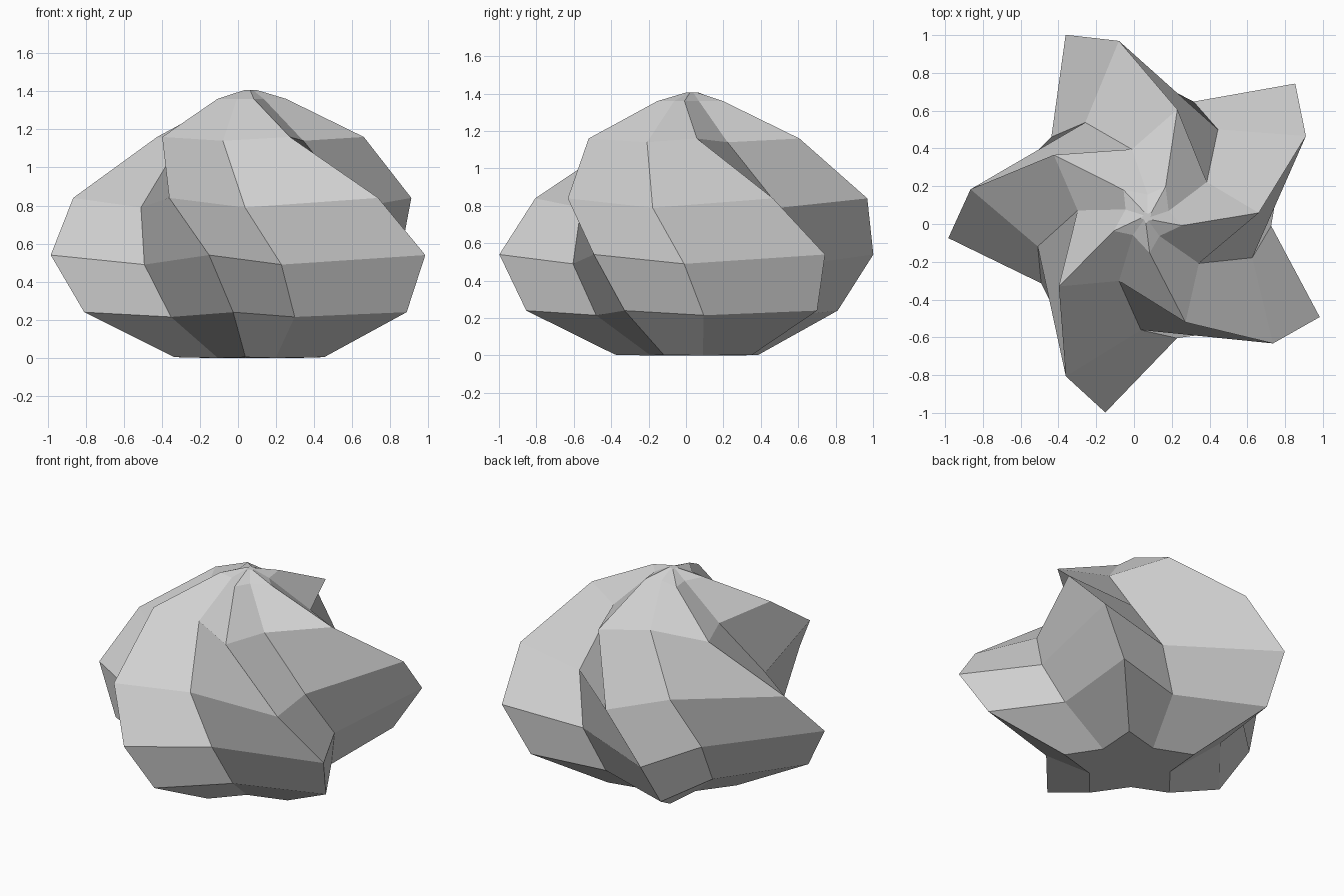
import bpy
import bmesh
from math import cos, sin, radians

cube = bpy.data.objects.get("Cube")
if cube:
    bpy.data.objects.remove(cube, do_unlink=True)

ARMS = 5
CENTRE = (0.068, 0.036)

# One row per level: ridge (radius, angle, z), then groove (radius, angle, z)
LEVELS = [
    ((0.415, 122, 0.004), (0.26, 84, 0.0)),
    ((0.895, 120, 0.24), (0.565, 78, 0.215)),
    ((1.057, 114, 0.54), (0.66, 68, 0.49)),
    ((0.945, 99, 0.84), (0.598, 51, 0.79)),
    ((0.593, 74.2, 1.16), (0.368, 30.4, 1.14)),
    ((0.19, 58.5, 1.36), (0.12, 16, 1.36)),
    ((0.032, 45, 1.407), (0.02, 5, 1.407)),
]


def polar(radius, angle, z):
    a = radians(angle)
    return (CENTRE[0] + radius * cos(a), CENTRE[1] + radius * sin(a), z)


# Plain cream colour
cream = bpy.data.materials.new("pale grey")
cream.use_nodes = True
colour = (0.64, 0.64, 0.64, 1)
cream.diffuse_color = colour
cream.node_tree.nodes["Principled BSDF"].inputs["Base Color"].default_value = colour

# Twisted star rings, counter-clockwise, alternating groove and ridge
bm = bmesh.new()
rings = []
for ridge, groove in LEVELS:
    ring = []
    for arm in range(ARMS):
        turn = arm * 360 / ARMS
        for radius, angle, z in (groove, ridge):
            ring.append(bm.verts.new(polar(radius, angle + turn, z)))
    rings.append(ring)

# Skin between the rings; the corner order folds each quad against the twist
for low, high in zip(rings, rings[1:]):
    for i in range(len(low)):
        j = (i + 1) % len(low)
        bm.faces.new((low[j], high[j], high[i], low[i]))

# Closed base and peak
bm.faces.new(rings[0][::-1])
bm.faces.new(rings[-1])

mesh = bpy.data.meshes.new("cream_swirl")
bm.to_mesh(mesh)
bm.free()
mesh.materials.append(cream)
swirl = bpy.data.objects.new("cream_swirl", mesh)
bpy.context.collection.objects.link(swirl)
